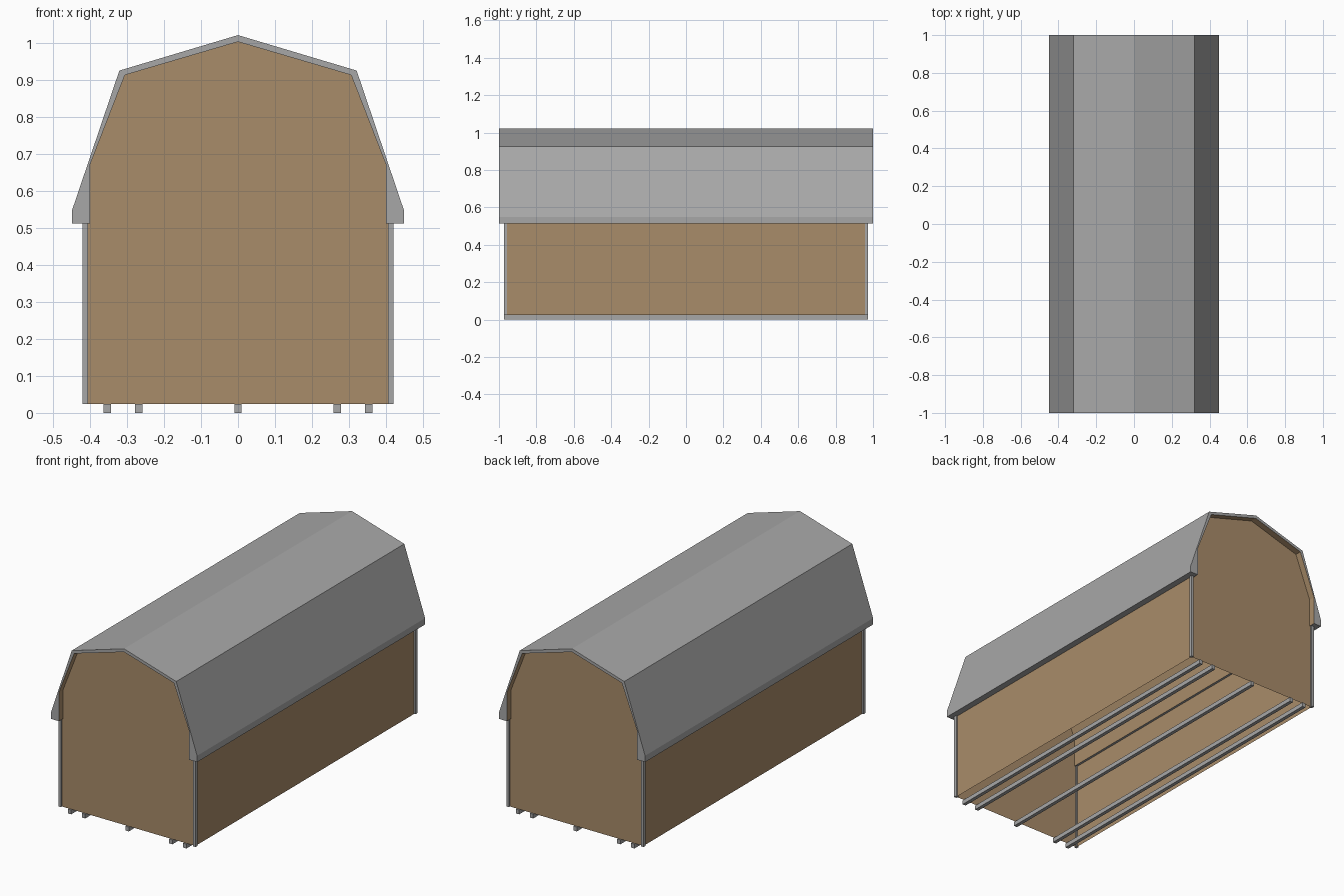
import bpy

if "Cube" in bpy.data.objects:
    bpy.data.objects.remove(bpy.data.objects["Cube"])

def material(name, rgb):
    m = bpy.data.materials.new(name)
    m.diffuse_color = (*rgb, 1)
    m.use_nodes = True
    m.node_tree.nodes["Principled BSDF"].inputs["Base Color"].default_value = m.diffuse_color
    return m

GREY = material("grey metal", (0.39, 0.39, 0.39))
TAN = material("tan boards", (0.397, 0.262, 0.144))

def make(name, verts, faces, mats):
    me = bpy.data.meshes.new(name)
    me.from_pydata(verts, [], faces)
    for m in mats:
        me.materials.append(m)
    me.update()
    ob = bpy.data.objects.new(name, me)
    bpy.context.collection.objects.link(ob)
    return ob

def box(name, x0, x1, y0, y1, z0, z1, mat):
    v = [(x, y, z) for z in (z0, z1) for x, y in ((x0, y0), (x1, y0), (x1, y1), (x0, y1))]
    f = [(3, 2, 1, 0), (4, 5, 6, 7)] + [(i, (i + 1) % 4, (i + 1) % 4 + 4, i + 4) for i in range(4)]
    return make(name, v, f, [mat])

def mirrored(half):
    # right half (bottom to apex) completed with its reflection
    return half + [(-x, z) for x, z in reversed(half[:-1])]

BASE, EAVE = 0.024, 0.513
WALL_X, WALL_Y = 0.413, 0.964

# gambrel roof shell: outer skin grey, underside tan
outer = mirrored([(0.449, EAVE), (0.449, 0.548), (0.321, 0.926), (0, 1.022)])
inner = mirrored([(0.40, EAVE), (0.40, 0.672), (0.306, 0.914), (0, 1.004)])
n = len(outer)
verts = [(x, y, z) for y in (-1, 1) for x, z in outer + inner]
m = 2 * n
faces, tan_faces = [], []
for i in range(n - 1):
    faces.append((i, i + m, i + 1 + m, i + 1)[::-1])
    a = i + n
    tan_faces.append(len(faces))
    faces.append((a, a + m, a + 1 + m, a + 1))
    faces.append((i, i + 1, a + 1, a)[::-1])
    faces.append((i + m, i + 1 + m, a + 1 + m, a + m))
faces.append((0, n, n + m, m)[::-1])
faces.append((n - 1, m - 1, m - 1 + m, n - 1 + m))
roof = make("roof", verts, faces, [GREY, TAN])
for i in tan_faces:
    roof.data.polygons[i].material_index = 1

# gable end walls
gable = mirrored([(WALL_X, BASE), (WALL_X, EAVE)] + inner[:n // 2 + 1])
for s, label in ((-1, "front"), (1, "back")):
    pts = [(x, s * WALL_Y, z) for x, z in gable]
    idx = list(range(len(pts)))
    make(label + "_wall", pts, [idx[::-1] if s < 0 else idx], [TAN])
    bpy.context.collection.objects[label + "_wall"].data.flip_normals()

# side walls, open underneath
for s, label in ((-1, "left"), (1, "right")):
    x = s * WALL_X
    v = [(x, -WALL_Y, BASE), (x, WALL_Y, BASE), (x, WALL_Y, EAVE), (x, -WALL_Y, EAVE)]
    make(label + "_wall", v, [(0, 1, 2, 3) if s > 0 else (3, 2, 1, 0)], [TAN])

# corner trim posts
for sx in (-1, 1):
    for sy in (-1, 1):
        xs = sorted((sx * 0.406, sx * 0.421))
        ys = sorted((sy * 0.956, sy * 0.974))
        box("corner_trim", *xs, *ys, BASE, EAVE, GREY)

# floor runners
for x in (-0.354, -0.268, 0, 0.268, 0.354):
    box("runner", x - 0.01, x + 0.01, -0.972, 0.972, 0, BASE, GREY)
